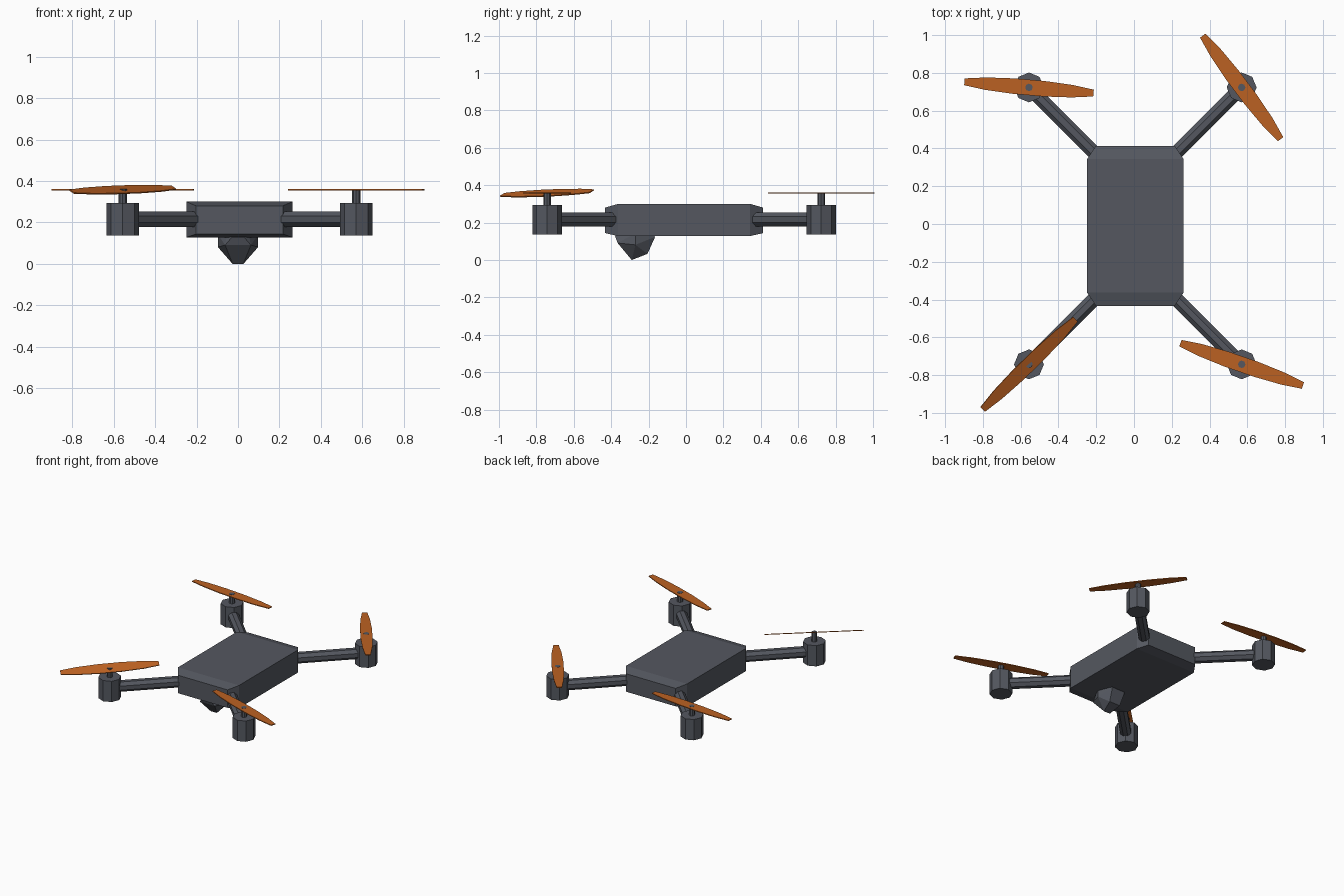
import bpy, bmesh, math
from mathutils import Matrix, Vector

if "Cube" in bpy.data.objects:
    bpy.data.objects.remove(bpy.data.objects["Cube"])


def material(name, rgb):
    m = bpy.data.materials.new(name)
    m.diffuse_color = (*rgb, 1)
    m.use_nodes = True
    m.node_tree.nodes["Principled BSDF"].inputs["Base Color"].default_value = m.diffuse_color
    return m


GREY = material("dark grey", (0.089, 0.097, 0.117))
ORANGE = material("burnt orange", (0.50, 0.12, 0.016))
CX, CY = 0.007, -0.01          # centre of the frame
MX, MY = 0.563, 0.733          # motor offsets from that centre


def finish(name, bm, mat):
    bmesh.ops.recalc_face_normals(bm, faces=bm.faces[:])
    me = bpy.data.meshes.new(name)
    bm.to_mesh(me)
    bm.free()
    me.materials.append(mat)
    ob = bpy.data.objects.new(name, me)
    bpy.context.collection.objects.link(ob)
    return ob


def loft(bm, rings):
    loops = [[bm.verts.new(p) for p in r] for r in rings]
    n = len(loops[0])
    for a, b in zip(loops, loops[1:]):
        for i in range(n):
            j = (i + 1) % n
            bm.faces.new((a[i], a[j], b[j], b[i]))
    bm.faces.new(loops[0])
    bm.faces.new(loops[-1][::-1])


def rod(name, p, q, r, sides, spin=0.0):
    # prism between two points
    p, q = Vector(p), Vector(q)
    d = q - p
    bm = bmesh.new()
    rot = d.to_track_quat('Z', 'Y').to_matrix().to_4x4()
    mat = Matrix.Translation((p + q) / 2) @ rot @ Matrix.Rotation(spin, 4, 'Z')
    bmesh.ops.create_cone(bm, cap_ends=True, segments=sides, radius1=r,
                          radius2=r, depth=d.length, matrix=mat)
    return finish(name, bm, GREY)


# body: box with tapered front and back ends
bm = bmesh.new()
rings = []
for y, hx, z0, z1 in ((-0.423, 0.209, 0.148, 0.284), (-0.353, 0.256, 0.132, 0.304),
                      (0.353, 0.256, 0.132, 0.304), (0.423, 0.209, 0.148, 0.284)):
    rings.append([(CX + sx * hx, CY + y, z)
                  for sx, z in ((-1, z0), (1, z0), (1, z1), (-1, z1))])
loft(bm, rings)
finish("body", bm, GREY)

# camera: faceted ball under the nose
bm = bmesh.new()
for x, y, z in ((0.062, -0.366, 0.095), (0.026, -0.29, 0.004), (0.045, -0.206, 0.037),
                (0.055, -0.165, 0.128), (0.097, -0.27, 0.085), (0.097, -0.27, 0.145),
                (0.03, -0.379, 0.132), (0.05, -0.34, 0.16), (0.05, -0.19, 0.16)):
    for s in (-1, 1):
        bm.verts.new((s * x, y, z))
bmesh.ops.convex_hull(bm, input=bm.verts[:])
finish("camera", bm, GREY)


def propeller(name, x, y, yaw, roll=0.0, pitch=0.0):
    # thin two-bladed plate, widest at the hub
    bm = bmesh.new()
    rings = []
    t = 0.003
    for px, w in ((-0.343, 0.018), (-0.23, 0.033), (-0.08, 0.041),
                  (0.08, 0.041), (0.23, 0.033), (0.343, 0.018)):
        rings.append([(px, -w, -t), (px, w, -t), (px, w, t), (px, -w, t)])
    loft(bm, rings)
    bm.transform(Matrix.Translation((x, y, 0.362))
                 @ Matrix.Rotation(math.radians(yaw), 4, 'Z')
                 @ Matrix.Rotation(math.radians(pitch), 4, 'Y')
                 @ Matrix.Rotation(math.radians(roll), 4, 'X'))
    finish(name, bm, ORANGE)


# arms, motors, shafts and propellers at the four corners
for label, sx, sy, yaw, roll, pitch in (
        ("front_left", -1, -1, 44.2, 25, -1.6), ("front_right", 1, -1, -19.1, 0, 0),
        ("back_left", -1, 1, -5, 0, 0), ("back_right", 1, 1, -53.1, 0, 0)):
    x, y = CX + sx * MX, CY + sy * MY
    rod("arm_" + label, (x - sx * 0.40, y - sy * 0.40, 0.22), (x, y, 0.22),
        0.04, 8, math.pi / 8)
    rod("motor_" + label, (x, y, 0.14), (x, y, 0.297), 0.079, 8)
    rod("shaft_" + label, (x, y, 0.29), (x, y, 0.366), 0.02, 8)
    propeller("propeller_" + label, x, y, yaw, roll, pitch)

# drop the model exactly onto the ground plane
low = min(v.co.z for o in bpy.data.objects for v in o.data.vertices)
for o in bpy.data.objects:
    o.data.transform(Matrix.Translation((0, 0, -low)))
